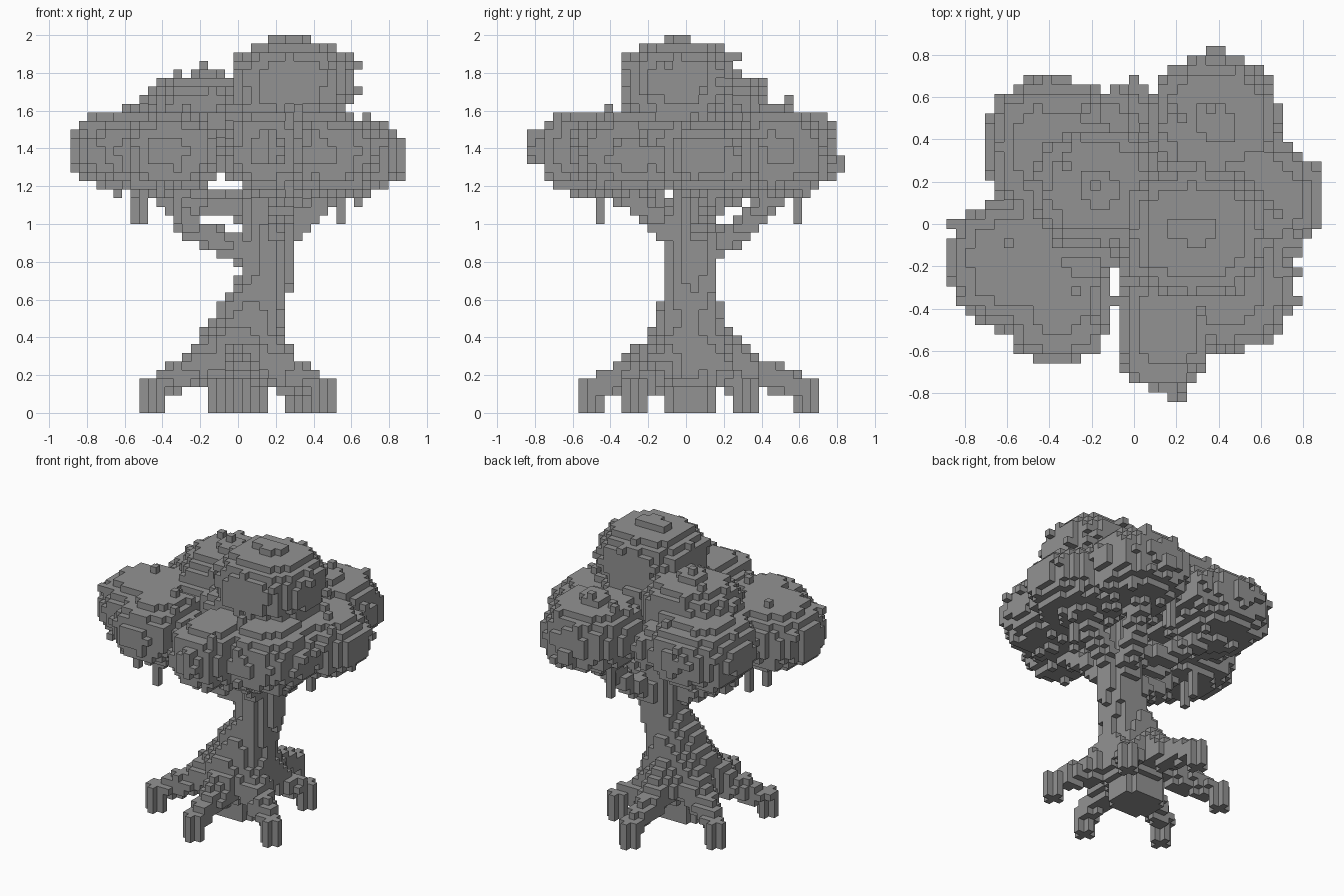
import bpy
import bmesh
import math
import random
from mathutils import Vector

cube = bpy.data.objects.get("Cube")
if cube:
    bpy.data.objects.remove(cube, do_unlink=True)

random.seed(4)
S = 1 / 22                      # edge of one block
LIMIT = (19, 18, 43)            # block range in x, y, z
DIRS = [(1, 0, 0), (-1, 0, 0), (0, 1, 0), (0, -1, 0), (0, 0, 1), (0, 0, -1)]

grey = bpy.data.materials.new("stone_grey")
grey.use_nodes = True
grey.diffuse_color = (0.29, 0.29, 0.29, 1)
grey.node_tree.nodes["Principled BSDF"].inputs["Base Color"].default_value = (0.29, 0.29, 0.29, 1)


def centre(c):
    return Vector((c[0] * S, c[1] * S, (c[2] + 0.5) * S))


def cell(p):
    return (round(p[0] / S), round(p[1] / S), math.floor(p[2] / S))


def step(c, d):
    return (c[0] + d[0], c[1] + d[1], c[2] + d[2])


def inside(c):
    return abs(c[0]) <= LIMIT[0] and abs(c[1]) <= LIMIT[1] and 0 <= c[2] <= LIMIT[2]


def box_cells(lo, hi):
    a, b = cell(lo), cell(hi)
    for x in range(a[0] - 1, b[0] + 2):
        for y in range(a[1] - 1, b[1] + 2):
            for z in range(a[2] - 1, b[2] + 2):
                if inside((x, y, z)):
                    yield (x, y, z)


def limb(a, b, ra, rb):
    """Blocks within a tapered rod from a to b."""
    a, b = Vector(a), Vector(b)
    r = max(ra, rb)
    lo = [min(p, q) - r for p, q in zip(a, b)]
    hi = [max(p, q) + r for p, q in zip(a, b)]
    axis = b - a
    found = set()
    for c in box_cells(lo, hi):
        p = centre(c)
        t = min(1, max(0, (p - a).dot(axis) / axis.length_squared))
        if (p - a - axis * t).length < ra + (rb - ra) * t:
            found.add(c)
    return found


def blob(pos, radii, power=2.4):
    """Blocks of a rounded leaf cluster."""
    lo = [p - r for p, r in zip(pos, radii)]
    hi = [p + r for p, r in zip(pos, radii)]
    return {c for c in box_cells(lo, hi)
            if sum(abs((v - p) / r) ** power for v, p, r in zip(centre(c), pos, radii))
            < 1 + random.uniform(-0.03, 0.03)}


def build(name, cells, hidden=frozenset()):
    """Mesh with only the exposed block faces."""
    bm = bmesh.new()
    verts = {}

    def vert(key):
        if key not in verts:
            verts[key] = bm.verts.new([k * S / 2 for k in key])
        return verts[key]

    for c in sorted(cells):
        mid = (2 * c[0], 2 * c[1], 2 * c[2] + 1)
        for d in DIRS:
            n = step(c, d)
            if n in cells or n in hidden:
                continue
            k = [abs(v) for v in d].index(1)
            ring = []
            for s, t in ((-1, -1), (1, -1), (1, 1), (-1, 1)):
                off = [0, 0, 0]
                off[k], off[(k + 1) % 3], off[(k + 2) % 3] = d[k], s, t
                ring.append(vert(step(mid, off)))
            bm.faces.new(ring if d[k] > 0 else ring[::-1])
    mesh = bpy.data.meshes.new(name)
    bm.to_mesh(mesh)
    bm.free()
    mesh.materials.append(grey)
    bpy.context.collection.objects.link(bpy.data.objects.new(name, mesh))


# Trunk, leaning a little as it narrows
trunk = limb((0.0, 0.02, -0.1), (0.0, 0.02, 0.2), 0.15, 0.16)
trunk |= limb((0.01, 0.02, 0.2), (0.02, 0.02, 0.32), 0.18, 0.24)
trunk |= limb((0.02, 0.02, 0.32), (0.06, 0.02, 0.5), 0.24, 0.18)
trunk |= limb((0.06, 0.02, 0.5), (0.14, 0.04, 0.68), 0.17, 0.14)
trunk |= limb((0.14, 0.04, 0.68), (0.19, 0.04, 1.35), 0.14, 0.12)

# Slim branches reaching out to the leaf clusters
branches = set()
for start, elbow, tip in [
        ((0.1, 0.02, 0.84), (-0.22, -0.06, 0.96), (-0.46, -0.2, 1.22)),
        ((0.14, 0.04, 1.08), (-0.14, 0.16, 1.1), (-0.36, 0.36, 1.25)),
        ((0.15, 0.08, 0.84), (0.26, 0.3, 0.97), (0.36, 0.5, 1.2)),
        ((0.18, 0.04, 0.86), (0.32, 0.08, 1.0), (0.52, 0.1, 1.2)),
        ((0.17, 0.0, 0.9), (0.22, -0.16, 1.04), (0.24, -0.4, 1.22))]:
    branches |= limb(start, elbow, 0.085, 0.065) | limb(elbow, tip, 0.065, 0.065)
branches |= limb((0.14, 0.04, 1.1), (-0.28, -0.06, 1.1), 0.06, 0.06)

# Roots arching out to plus-shaped feet
roots = set()
for x, y in [(0.0, 0.62), (-0.45, 0.3), (-0.45, -0.25),
             (0.0, -0.49), (0.44, -0.25), (0.3, 0.3)]:
    knee = (x * 0.6 + 0.01, y * 0.6, 0.21)
    roots |= limb((0.02, 0.02, 0.4), knee, 0.16, 0.085)
    roots |= limb(knee, (x, y, 0.14), 0.085, 0.06)
    fx, fy, _ = cell((x, y, 0))
    for z in range(4):
        roots |= {(fx, fy, z)} | {(fx + d[0], fy + d[1], z) for d in DIRS[:4]}

# Leaf clusters
foliage = set()
for pos, radii in [((-0.38, 0.36, 1.42), (0.32, 0.33, 0.22)),
                   ((0.38, 0.49, 1.39), (0.31, 0.3, 0.23)),
                   ((0.55, 0.11, 1.36), (0.32, 0.3, 0.21)),
                   ((0.29, -0.04, 1.76), (0.33, 0.31, 0.22)),
                   ((-0.55, -0.18, 1.39), (0.33, 0.3, 0.22)),
                   ((-0.36, -0.36, 1.38), (0.26, 0.29, 0.21)),
                   ((0.15, -0.48, 1.39), (0.22, 0.31, 0.21)),
                   ((0.43, -0.29, 1.38), (0.31, 0.31, 0.22)),
                   ((-0.17, 0.17, 1.59), (0.31, 0.29, 0.21)),
                   ((0.22, -0.02, 1.54), (0.35, 0.31, 0.19)),
                   ((-0.08, 0.48, 1.42), (0.06, 0.18, 0.12)),
                   ((-0.25, 0.05, 1.48), (0.29, 0.26, 0.15))]:
    foliage |= blob(pos, radii)

# Loose single blocks on the leaf surface
for c in sorted(foliage):
    for d in DIRS:
        n = step(c, d)
        chance = 0.06 if d[2] < 0 else 0.03
        if n not in foliage and inside(n) and n[2] < 42 and random.random() < chance:
            foliage.add(n)

# Sprigs at the outermost points
for a, b in [((4, -1, 42), (5, 0, 43)),
             ((8, 17, 28), (9, 18, 29)), ((4, -18, 30), (4, -17, 32)),
             ((18, 0, 28), (19, 4, 31)), ((-19, -5, 28), (-18, -2, 32))]:
    foliage |= {(x, y, z) for x in range(a[0], b[0] + 1)
                for y in range(a[1], b[1] + 1) for z in range(a[2], b[2] + 1)}

# Hanging vines, each grown up until it meets the leaves
vines = set()
for x, y, z in [(0.53, 0.05, 0.98), (-0.53, -0.13, 0.98), (-0.3, -0.45, 0.98),
                (0.17, 0.57, 0.98), (-0.48, 0.02, 0.98), (-0.4, -0.54, 1.12)]:
    c = cell((x, y, z + S / 2))
    while c not in foliage and c[2] < 32:
        vines.add(c)
        c = step(c, (0, 0, 1))

wood = trunk | branches | roots
build("trunk", trunk, wood | foliage)
build("roots", roots - trunk, wood)
build("branches", branches - trunk - roots, wood | foliage)
build("foliage", foliage - wood, wood)
build("vines", vines - wood - foliage, wood | foliage)
